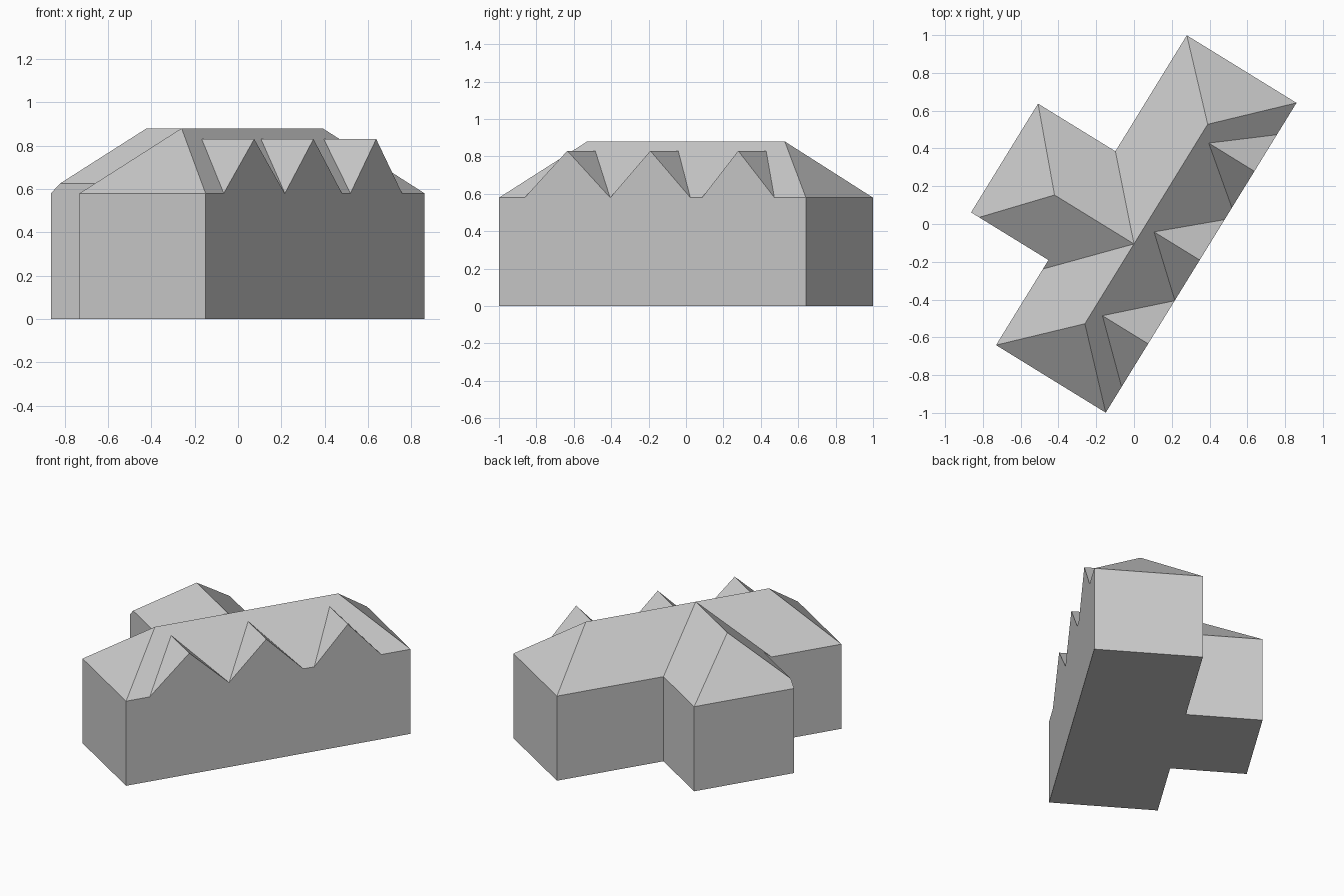
import bpy, bmesh, math
from mathutils import Vector

if "Cube" in bpy.data.objects:
    bpy.data.objects.remove(bpy.data.objects["Cube"])

ANGLE = math.atan2(1.64, 1.01)          # heading of the long ridge
EAVE, RIDGE = 0.58, 0.88
L, W, HIP = 0.963, 0.341, 0.62          # half length, half width, half ridge length
RISE = RIDGE - EAVE


def prism(name, profile, axis, start, end, caps=(True, True), cuts=()):
    """Extrude an (across, z) profile along x or y, then trim it with planes.
    Each cut is (point, normal, fill); the side the normal faces is removed."""
    bm = bmesh.new()
    place = (lambda a, z, t: (t, a, z)) if axis == 'x' else (lambda a, z, t: (a, t, z))
    rings = [[bm.verts.new(place(a, z, t)) for a, z in profile] for t in (start, end)]
    n = len(profile)
    for i in range(n):
        j = (i + 1) % n
        bm.faces.new((rings[0][i], rings[0][j], rings[1][j], rings[1][i]))
    for ring, cap in zip(rings, caps):
        if cap:
            bm.faces.new(ring)
    for point, normal, fill in cuts:
        p, no = Vector(point), Vector(normal).normalized()
        bmesh.ops.bisect_plane(bm, geom=bm.verts[:] + bm.edges[:] + bm.faces[:],
                               dist=1e-5, plane_co=p, plane_no=no, clear_outer=True)
        if fill:
            rim = [e for e in bm.edges if e.is_boundary
                   and all(abs((v.co - p).dot(no)) < 1e-4 for v in e.verts)]
            bmesh.ops.edgenet_fill(bm, edges=rim)
    bmesh.ops.recalc_face_normals(bm, faces=bm.faces[:])
    mesh = bpy.data.meshes.new(name)
    bm.to_mesh(mesh)
    bm.free()
    ob = bpy.data.objects.new(name, mesh)
    ob.location = (0.065, 0, 0)
    ob.rotation_euler.z = ANGLE
    bpy.context.collection.objects.link(ob)
    return ob


# Main block with hipped roof
prism("main_house", [(-W, 0), (W, 0), (W, EAVE), (0, RIDGE), (-W, EAVE)], 'x', -L, L,
      cuts=[((s * L, 0, EAVE), (s * RISE, 0, L - HIP), True) for s in (-1, 1)])

# Side wing with one hipped end; its roof is trimmed by the nearer side wall
wing_ridge, wing_n, wing_s, wing_end = -0.124, 0.242, -0.434, 0.822
slope = RISE / (wing_n - wing_ridge)
wall_s = RIDGE - slope * (wing_ridge - wing_s)
prism("side_wing", [(wing_s, 0), (wing_n, 0), (wing_n, EAVE), (wing_ridge, RIDGE), (wing_s, wall_s)],
      'y', W, wing_end, caps=(False, True),
      cuts=[((0, wing_end, EAVE), (0, RISE, wing_end - 0.494), True)])

# Wing roof running back into the main roof
prism("wing_roof_valley", [(2 * wing_ridge - wing_n, EAVE), (wing_n, EAVE), (wing_ridge, RIDGE)],
      'y', 0, W, caps=(False, True), cuts=[((0, 0, RIDGE), (0, -RISE, -W), False)])

# Three gabled dormers flush with the long wall
for i, (u, half) in enumerate([(-0.535, 0.268), (-0.014, 0.251), (0.538, 0.227)]):
    prism(f"dormer_{i + 1}", [(u - half, EAVE), (u + half, EAVE), (u, 0.83)], 'y', -W, 0,
          caps=(True, False), cuts=[((0, 0, RIDGE), (0, RISE, -W), False)])
